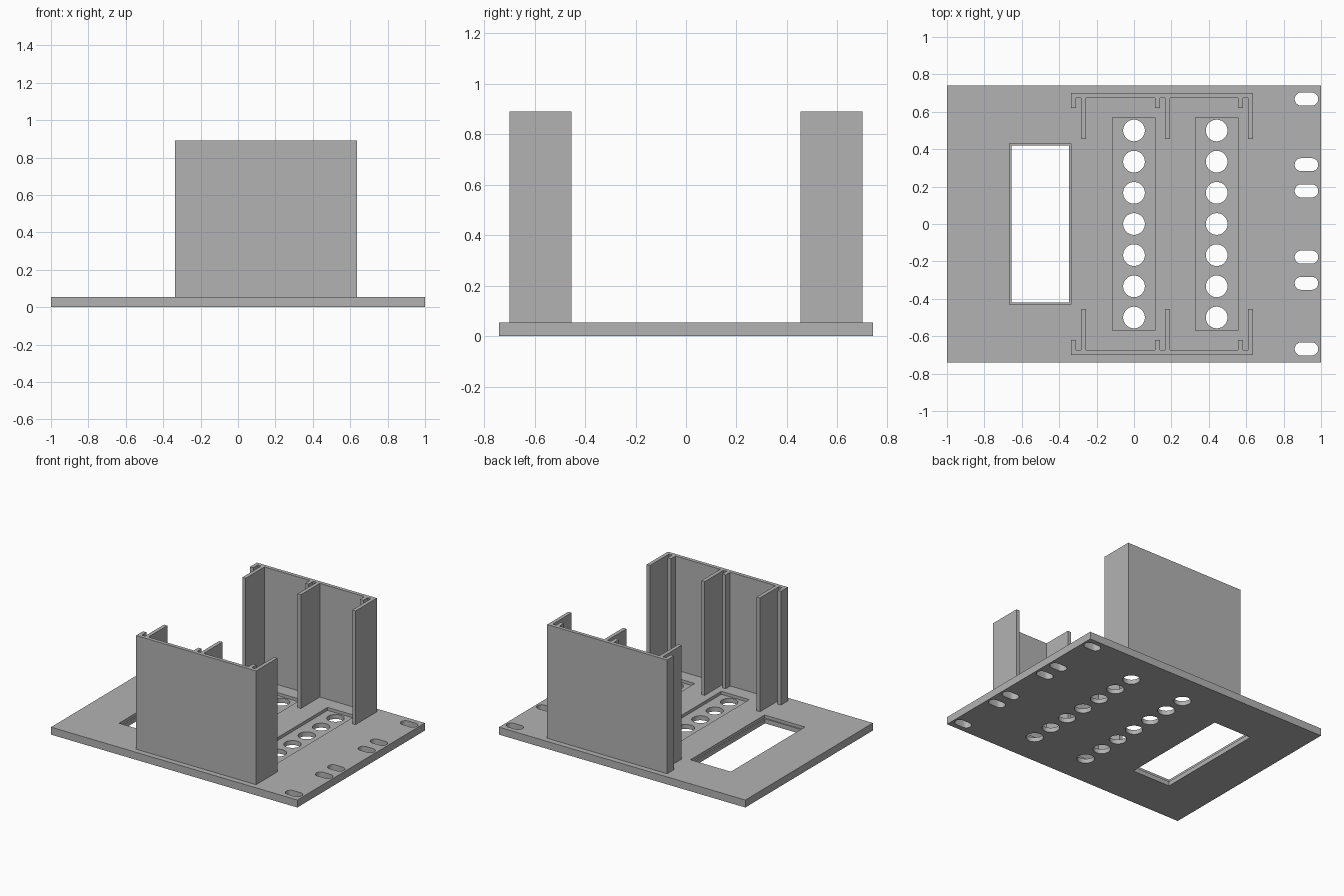
import bpy, bmesh
from math import cos, sin, pi

cube = bpy.data.objects.get("Cube")
if cube:
    bpy.data.objects.remove(cube, do_unlink=True)

grey = bpy.data.materials.new("light grey")
grey.use_nodes = True
COLOUR = (0.45, 0.45, 0.45, 1)
grey.diffuse_color = COLOUR
grey.node_tree.nodes["Principled BSDF"].inputs["Base Color"].default_value = COLOUR

THICK, TOP = 0.055, 0.89       # plate thickness, wall height
HALF_Y, WALL_Y = 0.74, 0.70    # plate edge, outer wall face
RECESS = THICK - 0.022


def prisms(name, outlines, z0, z1):
    """One object holding a vertical prism for each outline."""
    bm = bmesh.new()
    for pts in outlines:
        face = bm.faces.new([bm.verts.new((x, y, z0)) for x, y in pts])
        ext = bmesh.ops.extrude_face_region(bm, geom=[face])
        for v in ext["geom"]:
            if isinstance(v, bmesh.types.BMVert):
                v.co.z = z1
    bmesh.ops.recalc_face_normals(bm, faces=bm.faces)
    mesh = bpy.data.meshes.new(name)
    bm.to_mesh(mesh)
    bm.free()
    mesh.materials.append(grey)
    ob = bpy.data.objects.new(name, mesh)
    bpy.context.collection.objects.link(ob)
    return ob


def rect(x0, x1, y):
    return [(x0, -y), (x1, -y), (x1, y), (x0, y)]


def stadium(cx, cy, half, r, n=32):
    """Circle stretched along x by half on each side."""
    pts = []
    for i in range(n):
        a = 2 * pi * (i + 0.5) / n
        pts.append((cx + r * cos(a) + (half if cos(a) > 0 else -half), cy + r * sin(a)))
    return pts


def cut(target, name, outlines, z0, z1):
    cutter = prisms(name, outlines, z0, z1)
    cutter.hide_render = True
    mod = target.modifiers.new(name, "BOOLEAN")
    mod.operation, mod.solver, mod.object = "DIFFERENCE", "EXACT", cutter
    bpy.context.view_layer.objects.active = target
    bpy.ops.object.modifier_apply(modifier=mod.name)
    bpy.data.objects.remove(cutter, do_unlink=True)


# Base plate with sunken trays, window, round holes and end slots
plate = prisms("base_plate", [rect(-1, 1, HALF_Y)], 0, THICK)
cut(plate, "tray_cutter",
    [rect(-0.115, 0.113, 0.57), rect(0.328, 0.557, 0.57), rect(-0.665, -0.337, 0.43)],
    RECESS, THICK + 0.1)
holes = [rect(-0.655, -0.347, 0.42)]
holes += [stadium(x, i / 6, 0, 0.058) for x in (0, 0.442) for i in range(-3, 4)]
holes += [stadium(0.922, s * y, 0.028, 0.035) for s in (-1, 1) for y in (0.177, 0.317, 0.668)]
cut(plate, "through_cutter", holes, -0.1, THICK + 0.1)


# End walls: comb outline with a short and a long rib at each rail
RIB = 0.027
ribs = []
for x in (-0.337, 0.112, 0.556):
    ribs += [(x, 0.62), (x + 0.054, 0.454)]
inner = WALL_Y - RIB
comb = [(ribs[-1][0] + RIB, WALL_Y), (ribs[0][0], WALL_Y)]
for i, (x, tip) in enumerate(ribs):
    if i > 0:
        comb.append((x, inner))
    comb += [(x, tip), (x + RIB, tip)]
    if i < len(ribs) - 1:
        comb.append((x + RIB, inner))
prisms("back_rail_wall", [comb], THICK, TOP)
prisms("front_rail_wall", [[(x, -y) for x, y in comb]], THICK, TOP)

# Smooth the hole walls, keep corners sharp
bpy.ops.object.select_all(action="DESELECT")
plate.select_set(True)
bpy.context.view_layer.objects.active = plate
bpy.ops.object.shade_smooth_by_angle(angle=pi / 6)
